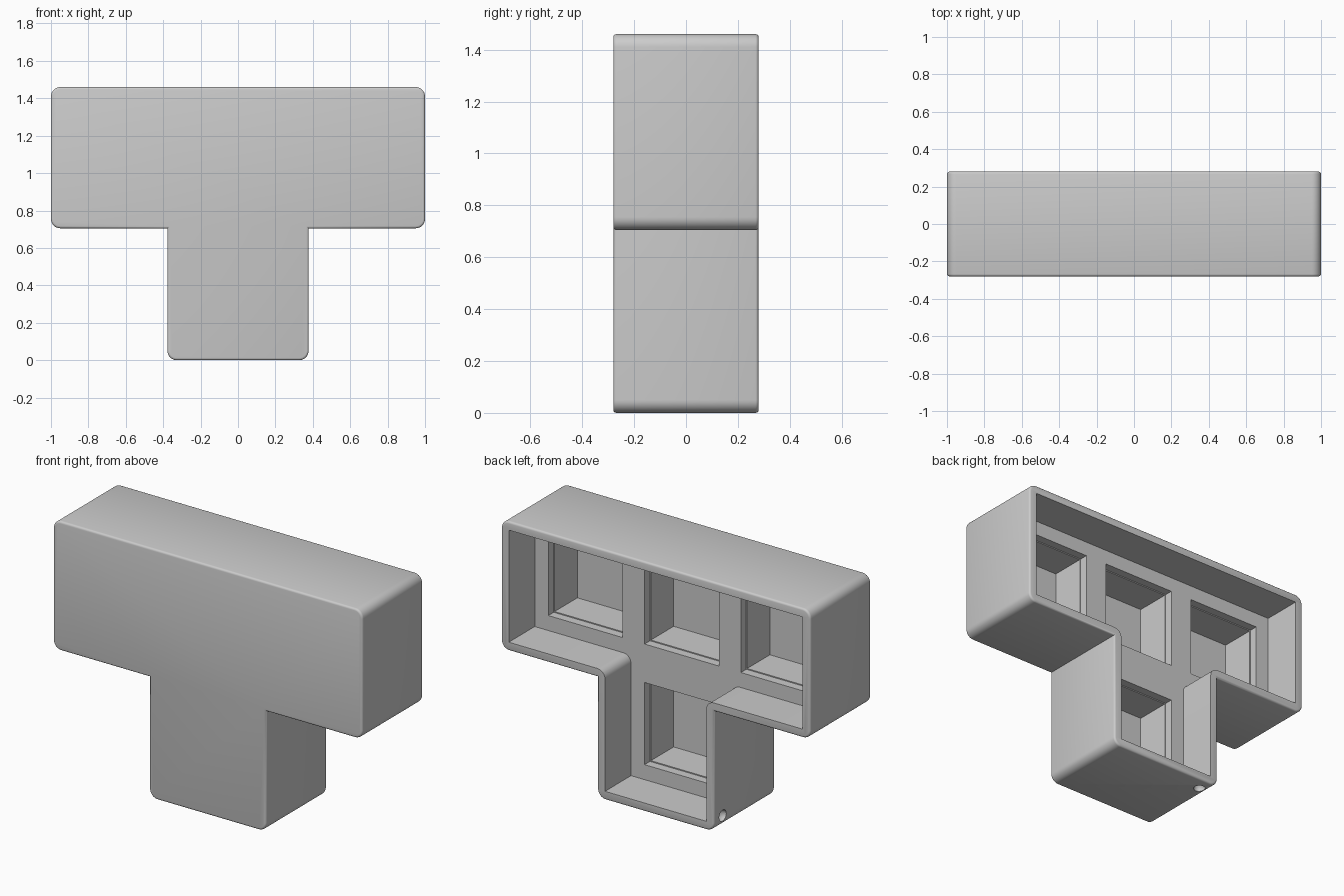
import bpy, bmesh, math
from mathutils import Vector

cube = bpy.data.objects.get("Cube")
if cube:
    bpy.data.objects.remove(cube, do_unlink=True)

HALF_DEPTH, HEIGHT, CELL = 0.28, 1.46, 0.755
WALL, ROUND = 0.05, 0.05
PLATE_Y, STEP_Y, FLOOR_Y = 0.04, -0.01, -0.22

grey = bpy.data.materials.new("light_grey")
grey.use_nodes = True
grey.diffuse_color = (0.6, 0.6, 0.6, 1)
grey.node_tree.nodes["Principled BSDF"].inputs["Base Color"].default_value = (0.6, 0.6, 0.6, 1)


def tee(inset, outer_radius, inner_radius):
    """T outline in x, z, inset by a wall, with rounded corners."""
    stem, bar = CELL / 2 - inset, 1 - inset
    low, mid, top = inset, HEIGHT - CELL + inset, HEIGHT - inset
    half = [(stem, low, outer_radius), (stem, mid, inner_radius),
            (bar, mid, outer_radius), (bar, top, outer_radius)]
    corners = half + [(-x, z, r) for x, z, r in reversed(half)]
    outline = []
    for i, (x, z, r) in enumerate(corners):
        p = Vector((x, z))
        if r == 0:
            outline.append(p)
            continue
        a = (Vector(corners[i - 1][:2]) - p).normalized()
        b = (Vector(corners[(i + 1) % len(corners)][:2]) - p).normalized()
        centre = p + (a + b) * r
        for k in range(9):
            t = k / 8 * math.pi / 2
            outline.append(centre - b * r * math.cos(t) - a * r * math.sin(t))
    return outline


def prism(name, outline, y0, y1, bevel=0):
    """Extrude an x, z outline along y, optionally softening both rims."""
    bm = bmesh.new()
    face = bm.faces.new([bm.verts.new((p[0], y0, p[1])) for p in outline])
    caps = [face]
    moved = bmesh.ops.extrude_face_region(bm, geom=[face], use_keep_orig=True)["geom"]
    bmesh.ops.translate(bm, vec=(0, y1 - y0, 0),
                        verts=[g for g in moved if isinstance(g, bmesh.types.BMVert)])
    caps += [g for g in moved if isinstance(g, bmesh.types.BMFace)]
    if bevel:
        rim = list({e for f in caps for e in f.edges})
        bmesh.ops.bevel(bm, geom=rim, offset=bevel, segments=3, profile=0.5, affect='EDGES')
    bmesh.ops.recalc_face_normals(bm, faces=bm.faces[:])
    mesh = bpy.data.meshes.new(name)
    bm.to_mesh(mesh)
    bm.free()
    mesh.materials.append(grey)
    obj = bpy.data.objects.new(name, mesh)
    bpy.context.collection.objects.link(obj)
    return obj


def square(x, z, size):
    h = size / 2
    return [(x - h, z - h), (x + h, z - h), (x + h, z + h), (x - h, z + h)]


def carve(target, cutter):
    cutter.hide_render = True
    mod = target.modifiers.new("carve", 'BOOLEAN')
    mod.operation, mod.solver, mod.object = 'DIFFERENCE', 'EXACT', cutter
    bpy.ops.object.select_all(action='DESELECT')
    bpy.context.view_layer.objects.active = target
    target.select_set(True)
    bpy.ops.object.modifier_apply(modifier=mod.name)
    bpy.data.objects.remove(cutter, do_unlink=True)


# Outer T-shaped shell, closed at the front
shell = prism("tee_shell", tee(0, ROUND, 0), -HALF_DEPTH, HALF_DEPTH, bevel=0.012)

# Open cavity at the back, leaving an even wall
carve(shell, prism("cavity_cutter", tee(WALL, 0, ROUND), PLATE_Y, 0.4))

# One stepped square pocket in each of the four cells
bar_z, side_x = HEIGHT - CELL / 2, 1 - CELL / 2
for x, z in [(-side_x, bar_z), (0, bar_z), (side_x, bar_z), (0, CELL / 2)]:
    carve(shell, prism("pocket_mouth_cutter", square(x, z, 0.48), STEP_Y, 0.1))
    carve(shell, prism("pocket_cutter", square(x, z, 0.468), FLOOR_Y, 0.02))

# Curved cord hole through the lower corner of the stem
bpy.ops.mesh.primitive_torus_add(
    location=(-CELL / 2, 0.2, 0), rotation=(math.pi / 2, 0, 0),
    major_radius=0.066, minor_radius=0.033, major_segments=32, minor_segments=20)
torus = bpy.context.object
torus.data.materials.append(grey)
carve(shell, torus)

# Smooth the rounded corners, keep real edges sharp
bpy.context.view_layer.objects.active = shell
shell.select_set(True)
bpy.ops.object.shade_smooth_by_angle(angle=math.radians(35))
